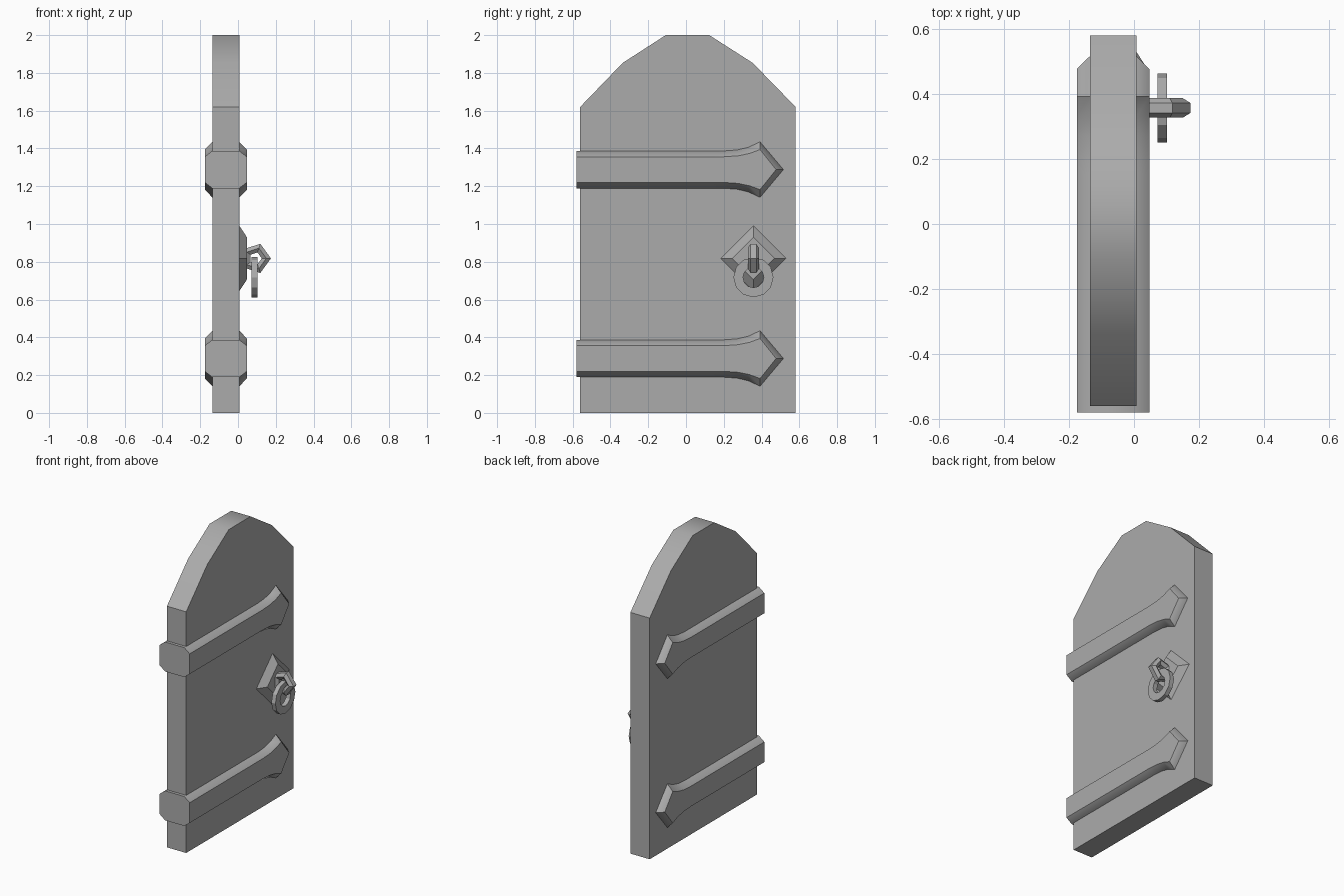
import bpy
from math import sin, cos, pi, radians

cube = bpy.data.objects.get("Cube")
if cube:
    bpy.data.objects.remove(cube, do_unlink=True)

GREY = (0.41, 0.41, 0.41, 1)
grey = bpy.data.materials.new("mid grey")
grey.use_nodes = True
grey.diffuse_color = GREY
grey.node_tree.nodes["Principled BSDF"].inputs["Base Color"].default_value = GREY


def loft(name, rings, closed=False, smooth=40):
    """Skin a row of equal rings; cap both ends or join them into a loop."""
    n, count = len(rings[0]), len(rings)
    verts = [p for ring in rings for p in ring]
    faces = []
    for i in range(count if closed else count - 1):
        a, b = i * n, (i + 1) % count * n
        faces += [(a + j, a + (j + 1) % n, b + (j + 1) % n, b + j) for j in range(n)]
    if not closed:
        faces += [tuple(reversed(range(n))), tuple(range((count - 1) * n, count * n))]
    mesh = bpy.data.meshes.new(name)
    mesh.from_pydata(verts, [], faces)
    mesh.materials.append(grey)
    obj = bpy.data.objects.new(name, mesh)
    bpy.context.collection.objects.link(obj)
    bpy.ops.object.select_all(action='DESELECT')
    obj.select_set(True)
    bpy.context.view_layer.objects.active = obj
    bpy.ops.object.mode_set(mode='EDIT')
    bpy.ops.mesh.select_all(action='SELECT')
    bpy.ops.mesh.normals_make_consistent(inside=False)
    bpy.ops.object.mode_set(mode='OBJECT')
    bpy.ops.object.shade_smooth_by_angle(angle=radians(smooth))


def at_x(x, profile, dz=0):
    return [(x, y, z + dz) for y, z in profile]


BACK, FACE, RAISE = -0.136, 0.007, 0.04

# Door slab with a faceted arched top
door = [(-0.56, 0), (0.58, 0), (0.58, 1.62), (0.353, 1.853), (0.123, 2),
        (-0.107, 2), (-0.335, 1.853), (-0.56, 1.62)]
loft("door_slab", [at_x(BACK, door), at_x(FACE, door)])


# Strap hinges wrapping the hinge edge, with flared arrow ends on both faces
def mirrored(half, tip):
    return half + [(tip, 0)] + [(y, -z) for y, z in reversed(half)]


outer = mirrored([(-0.58, 0.099), (0.15, 0.099), (0.2, 0.099), (0.27, 0.104),
                  (0.33, 0.118), (0.392, 0.147)], 0.516)
inner = mirrored([(-0.58, 0.068), (0.15, 0.068), (0.2, 0.068), (0.275, 0.073),
                  (0.335, 0.085), (0.392, 0.106)], 0.477)
for name, z in (("lower_strap", 0.288), ("upper_strap", 1.288)):
    loft(name, [at_x(BACK - RAISE, inner, z), at_x(BACK, outer, z),
                at_x(FACE, outer, z), at_x(FACE + RAISE, inner, z)])

# Bevelled diamond handle plate
HY, HZ = 0.357, 0.818


def diamond(x, r):
    return [(x, HY + r * cos(k * pi / 2), HZ + r * sin(k * pi / 2)) for k in range(4)]


loft("handle_plate", [diamond(FACE, 0.173), diamond(FACE + RAISE, 0.112)])

# Five-sided staple standing out from the plate
section = [(0.028 * sin(k * pi / 3), 0.03 * cos(k * pi / 3)) for k in range(6)]
staple = []
for i in range(5):
    a = i * 2 * pi / 5
    staple.append([(0.093 + (0.057 + r) * cos(a), HY + w, HZ + (0.057 + r) * sin(a))
                   for r, w in section])
loft("handle_staple", staple, closed=True)

# Flat pull ring hanging from the staple, left faceted
ring = []
for i in range(12):
    a = i * pi / 6
    ring.append([(x, HY + r * sin(a), 0.718 + r * cos(a))
                 for r, x in ((0.055, 0.072), (0.106, 0.072), (0.106, 0.102), (0.055, 0.102))])
loft("pull_ring", ring, closed=True, smooth=20)
